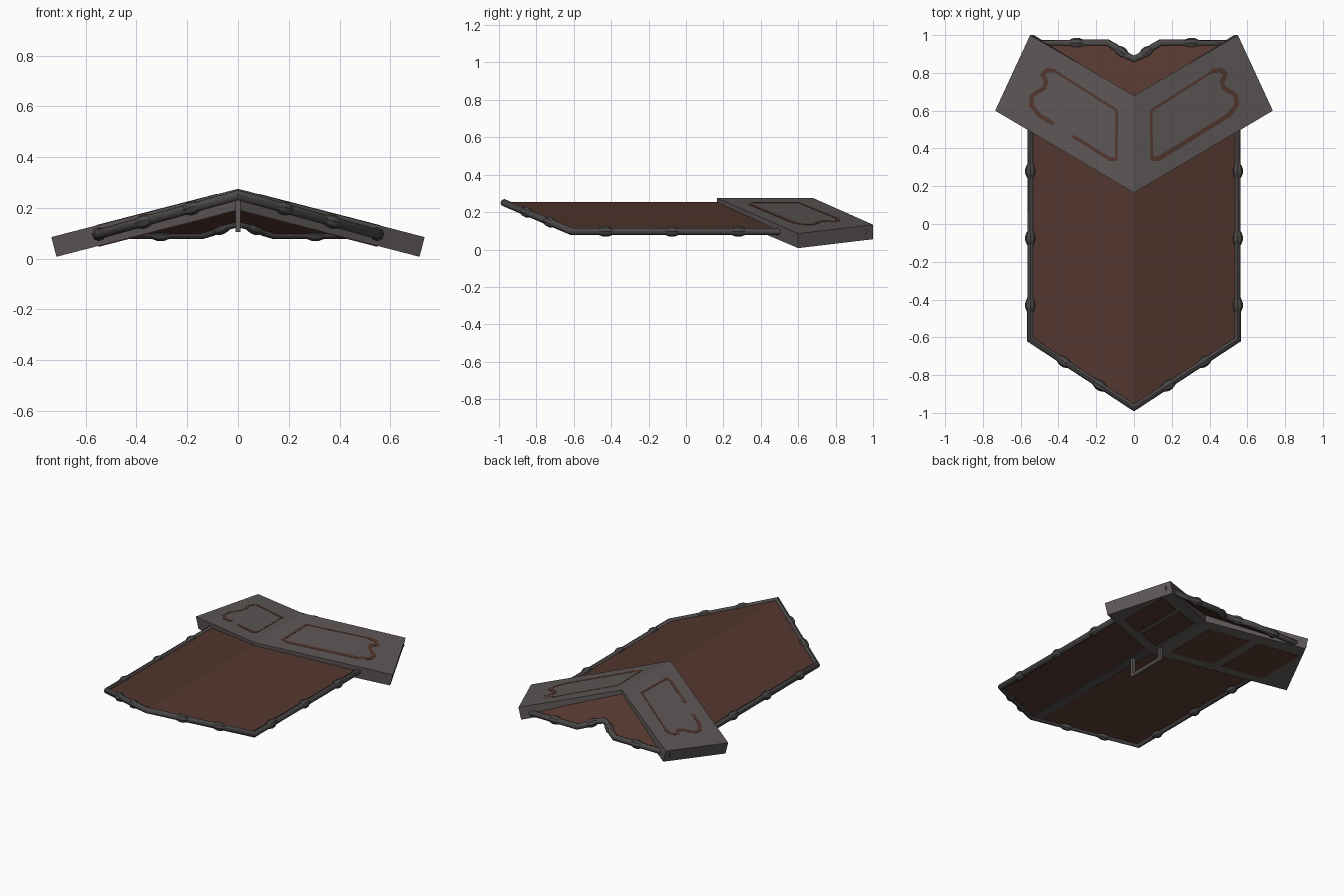
import bpy, bmesh, math
from mathutils import Vector

if "Cube" in bpy.data.objects:
    bpy.data.objects.remove(bpy.data.objects["Cube"])


def material(name, col):
    m = bpy.data.materials.new(name)
    m.diffuse_color = (*col, 1)
    m.use_nodes = True
    m.node_tree.nodes["Principled BSDF"].inputs["Base Color"].default_value = m.diffuse_color
    return m


BROWN = material("brown leather", (0.085, 0.038, 0.027))
GREY = material("warm grey metal", (0.110, 0.095, 0.093))
DARK = material("dark grey rim", (0.068, 0.063, 0.062))


def mesh_object(name, verts, faces, mat, weld=True):
    bm = bmesh.new()
    vs = [bm.verts.new(v) for v in verts]
    for f in faces:
        bm.faces.new([vs[i] for i in f])
    if weld:
        bmesh.ops.remove_doubles(bm, verts=bm.verts, dist=1e-4)
        bmesh.ops.recalc_face_normals(bm, faces=bm.faces)
    me = bpy.data.meshes.new(name)
    bm.to_mesh(me)
    bm.free()
    me.materials.append(mat)
    ob = bpy.data.objects.new(name, me)
    bpy.context.collection.objects.link(ob)
    return ob


# Folded height of the board: two roof slopes plus a hip at the back
def board_z(x, y):
    return min(0.254 - 0.28 * abs(x), 0.1 + (0.96 - y) * 0.535)


def band_z(x):
    return 0.275 - 0.2585 * abs(x)


# Board: thin folded sheet
verts, faces = [], []
side = [(0, -0.97), (0.55, -0.61), (0.55, 0.96), (0, 0.672)]
hip = [(0, 0.672), (0.55, 0.96), (0.14, 0.96), (0.10, 0.93), (0, 0.87)]
for poly in (side, hip):
    for s in (1, -1):
        n = len(verts)
        verts += [(s * x, y, board_z(x, y)) for x, y in poly]
        idx = list(range(n, n + len(poly)))
        # side runs counter-clockwise on the right, so does the hip
        faces.append(idx if s == 1 else idx[::-1])
board = mesh_object("board", verts, faces, BROWN)
bm = bmesh.new()
bm.from_mesh(board.data)
if sum(f.normal.z for f in bm.faces) < 0:
    bmesh.ops.reverse_faces(bm, faces=bm.faces)
bm.to_mesh(board.data)
bm.free()
solid = board.modifiers.new("thickness", 'SOLIDIFY')
solid.thickness = 0.012
solid.offset = -1


# Rim: round tube around the outline
half = [(0, -0.972), (0.548, -0.612), (0.548, 0.958), (0.14, 0.958), (0.10, 0.935),
        (0.04, 0.89), (0, 0.872)]
loop = half + [(-x, y) for x, y in half[-2:0:-1]]
cu = bpy.data.curves.new("rim_path", 'CURVE')
cu.dimensions = '3D'
cu.bevel_depth = 0.02
cu.bevel_resolution = 2
sp = cu.splines.new('POLY')
sp.points.add(len(loop) - 1)
for p, (x, y) in zip(sp.points, loop):
    p.co = (x, y, board_z(x, y) - 0.004, 1)
sp.use_cyclic_u = True
tmp = bpy.data.objects.new("rim_path", cu)
bpy.context.collection.objects.link(tmp)
bpy.context.view_layer.update()
rim_mesh = bpy.data.meshes.new_from_object(tmp.evaluated_get(bpy.context.evaluated_depsgraph_get()))
bpy.data.objects.remove(tmp)
rim_mesh.materials.clear()
rim_mesh.materials.append(DARK)
rim = bpy.data.objects.new("rim", rim_mesh)
bpy.context.collection.objects.link(rim)
bpy.context.view_layer.objects.active = rim
rim.select_set(True)
bpy.ops.object.shade_smooth_by_angle(angle=math.radians(50))


# Clasps: small faceted collars along the rim
def clasp(x, y, dx, dy):
    e = 0.01
    d = Vector((2 * e * dx, 2 * e * dy, board_z(x + e * dx, y + e * dy)
                - board_z(x - e * dx, y - e * dy))).normalized()
    c = Vector((x, y, board_z(x, y) - 0.004))
    rot = d.to_track_quat('Z', 'Y')
    rings = [(-0.035, 0.019), (-0.012, 0.028), (0.012, 0.028), (0.035, 0.019)]
    vs = [c + rot @ Vector((r * math.cos(k * math.pi / 4), r * math.sin(k * math.pi / 4), t))
          for t, r in rings for k in range(8)]
    fs = [(8 * i + k, 8 * i + (k + 1) % 8, 8 * i + 8 + (k + 1) % 8, 8 * i + 8 + k)
          for i in range(3) for k in range(8)]
    mesh_object("rim_clasp", vs, fs, DARK)


for s in (1, -1):
    for y in (0.28, -0.075, -0.43):
        clasp(s * 0.548, y, 0, 1)
    for x in (0.18, 0.37):
        clasp(s * x, -0.972 + 0.657 * x, s * 0.836, 0.55)
    clasp(s * 0.305, 0.958, 1, 0)
    clasp(s * 0.065, 0.909, s * 0.8, 0.6)

# Chevron band: thick plate folded over the ridge
T = 0.08
outline = [(0, 0.165), (0.735, 0.6), (0.55, 1.0), (0, 0.68)]
verts, faces = [], []
for s in (1, -1):
    n = len(verts)
    verts += [(s * x, y, band_z(x)) for x, y in outline]
    verts += [(s * (x - 0.02), y, band_z(x) - 0.0775) if x else (0, y, 0.192) for x, y in outline]
    for f in ((0, 1, 2, 3), (7, 6, 5, 4), (0, 4, 5, 1), (1, 5, 6, 2), (2, 6, 7, 3)):
        faces.append([n + i for i in f])
mesh_object("chevron_band", verts, faces, GREY)


# Thin painted plates lying on a sloped surface
def plate(name, poly, height, mat, th=0.004):
    n = len(poly)
    vs = [(x, y, height(x) + o) for o in (-th / 2, th / 2) for x, y in poly]
    fs = [list(range(n))[::-1], list(range(n, 2 * n))]
    fs += [(i, (i + 1) % n, n + (i + 1) % n, n + i) for i in range(n)]
    return mesh_object(name, vs, fs, mat)


def stroke(a, b, w, side):
    a, b = Vector(a), Vector(b)
    d = (b - a).normalized()
    p = Vector((-d.y, d.x)) * w / 2
    e = d * w * 0.3
    quad = [a - e - p, b + e - p, b + e + p, a - e + p]
    plate("band_inlay", [(side * q.x, q.y) for q in quad], band_z, BROWN, 0.003)


# Inlay outline on the band: long thin sides and a curled outer end
path = [(0.09, 0.60), (0.095, 0.345), (0.13, 0.345), (0.50, 0.575), (0.545, 0.63), (0.54, 0.68),
        (0.475, 0.72), (0.465, 0.755), (0.485, 0.79), (0.46, 0.815), (0.42, 0.81), (0.09, 0.60)]
for i in range(len(path) - 1):
    thin = i in (0, 10)
    stroke(path[i], path[i + 1], 0.013 if thin else 0.024, 1)
    if i == 2:   # the left side has a gap in its lower stroke
        stroke(path[2], (0.32, 0.463), 0.018, -1)
        stroke((0.43, 0.532), path[3], 0.022, -1)
    else:
        stroke(path[i], path[i + 1], 0.013 if thin else 0.022, -1)


# Underside: leather panels under the band and a strip along the ridge
def band_under(x):
    return 0.1905 - 0.2585 * abs(x)


def board_under(x):
    return 0.238 - 0.28 * abs(x)


def lane(x, t):
    return (x, 0.165 + 0.59 * x + t * (0.515 - 0.02 * x))


for s in (1, -1):
    for x0, x1 in ((0.06, 0.28), (0.33, 0.55)):
        quad = [lane(x0, 0.15), lane(x1, 0.15), lane(x1, 0.85), lane(x0, 0.85)]
        plate("under_panel", [(s * x, y) for x, y in quad], band_under, BROWN)
    plate("ridge_strip", [(0, -0.94), (s * 0.035, -0.92), (s * 0.035, 0.22), (0, 0.2)],
          board_under, DARK)


# Handle: square-section grip with two posts
def box(name, lo, hi, mat):
    vs = [(x, y, z) for x in (lo[0], hi[0]) for y in (lo[1], hi[1]) for z in (lo[2], hi[2])]
    fs = [(0, 1, 3, 2), (4, 6, 7, 5), (0, 4, 5, 1), (2, 3, 7, 6), (0, 2, 6, 4), (1, 5, 7, 3)]
    mesh_object(name, vs, fs, mat)


box("handle_grip", (-0.01, -0.02, 0.105), (0.01, 0.26, 0.125), GREY)
box("handle_front_post", (-0.01, -0.02, 0.125), (0.01, 0.0, 0.245), GREY)
box("handle_back_post", (-0.01, 0.24, 0.125), (0.01, 0.26, 0.2), GREY)
